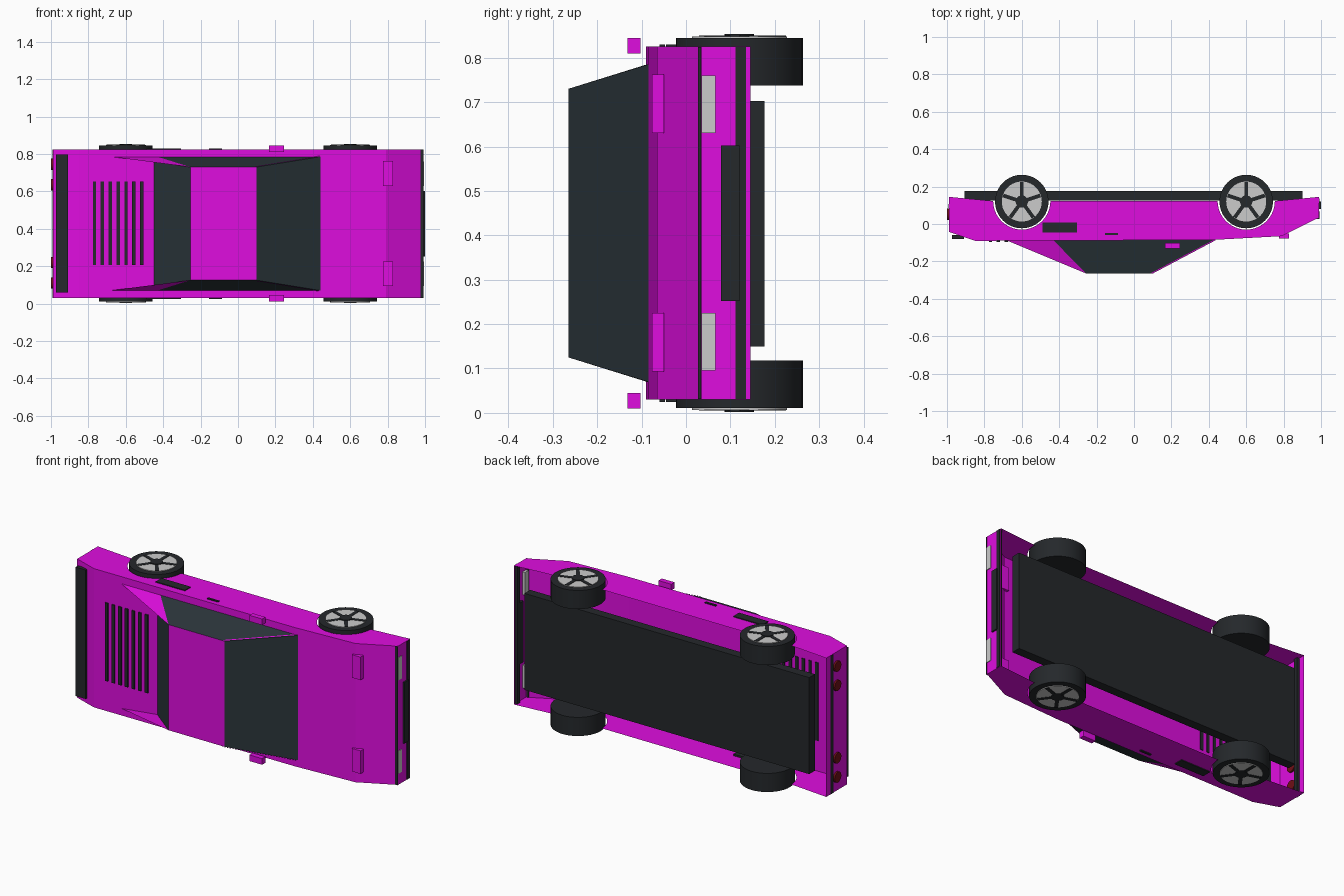
import bpy, bmesh, math
from mathutils import Matrix, Vector

if "Cube" in bpy.data.objects:
    bpy.data.objects.remove(bpy.data.objects["Cube"])

W = 0.855  # full width along z; the car lies on its side, its roof facing -y


def material(name, rgb):
    m = bpy.data.materials.new(name)
    m.diffuse_color = (*rgb, 1)
    m.use_nodes = True
    m.node_tree.nodes["Principled BSDF"].inputs["Base Color"].default_value = m.diffuse_color
    return m


PAINT = material("paint", (0.74, 0.004, 0.74))
DARK = material("dark_trim", (0.018, 0.021, 0.024))
GLASS = material("glass", (0.024, 0.036, 0.043))
RED = material("red_lens", (0.16, 0.005, 0.008))


def finish(name, bm, mat, fix=True):
    if fix:
        bmesh.ops.recalc_face_normals(bm, faces=bm.faces)
    me = bpy.data.meshes.new(name)
    bm.to_mesh(me)
    bm.free()
    ob = bpy.data.objects.new(name, me)
    bpy.context.collection.objects.link(ob)
    if mat:
        me.materials.append(mat)
    return ob


def add_box(bm, x, y, z, rot=None):
    size = (x[1] - x[0], y[1] - y[0], z[1] - z[0])
    mid = ((x[0] + x[1]) / 2, (y[0] + y[1]) / 2, (z[0] + z[1]) / 2)
    m = Matrix.Translation(mid) @ Matrix.Diagonal((*size, 1))
    bmesh.ops.create_cube(bm, size=1, matrix=rot @ m if rot else m)


def box(name, x, y, z, mat):
    bm = bmesh.new()
    add_box(bm, x, y, z)
    return finish(name, bm, mat)


def pair(name, x, y, z, mat):
    """Same box on both sides of the car."""
    box(name + "_a", x, y, z, mat)
    box(name + "_b", x, y, (W - z[1], W - z[0]), mat)


def disc(name, centre, r, depth, mat, axis="Z", sides=32):
    bm = bmesh.new()
    rot = Matrix.Rotation(math.pi / 2, 4, "Y") if axis == "X" else Matrix()
    bmesh.ops.create_cone(bm, cap_ends=True, segments=sides, radius1=r, radius2=r,
                          depth=depth, matrix=Matrix.Translation(centre) @ rot)
    ob = finish(name, bm, mat)
    bpy.ops.object.select_all(action="DESELECT")
    ob.select_set(True)
    bpy.context.view_layer.objects.active = ob
    bpy.ops.object.shade_smooth_by_angle(angle=math.radians(35))
    return ob


# Body shell, open underneath, with round wheel arches
upper = [(-0.99, 0.145), (-0.99, -0.042), (-0.85, -0.09), (0.42, -0.085),
         (0.79, -0.065), (0.99, 0.035), (0.99, 0.145)]


def arch(cx):
    return [(cx + 0.153 * math.cos(a), 0.123 - 0.153 * math.sin(a))
            for a in (math.pi * i / 20 for i in range(21))]


outline = upper + arch(0.6) + arch(-0.6)
bm = bmesh.new()
low = [bm.verts.new((x, y, 0.03)) for x, y in outline]
high = [bm.verts.new((x, y, 0.825)) for x, y in outline]
bm.faces.new(low)
bm.faces.new(high[::-1])
for i in range(len(upper) - 1):
    bm.faces.new((low[i + 1], low[i], high[i], high[i + 1]))
finish("body_shell", bm, PAINT)

# Cabin: corner points on one side, mirrored for the other
P = {"roof_f": (0.10, -0.265, 0.125), "roof_r": (-0.255, -0.265, 0.125),
     "base_f": (0.44, -0.085, 0.07), "base_r": (-0.43, -0.088, 0.07),
     "tail": (-0.68, -0.088, 0.07), "rear": (-0.45, -0.088, 0.095)}


def pt(key, side):
    x, y, z = P[key]
    return Vector((x, y, W - z if side else z))


def panel(name, keys, mat, side=None):
    """Face across the car, or on one side when side is given."""
    bm = bmesh.new()
    if side is None:
        pts = [pt(k, 0) for k in keys] + [pt(k, 1) for k in keys[::-1]]
    else:
        pts = [pt(k, side) for k in keys]
    f = bm.faces.new([bm.verts.new(p) for p in pts])
    f.normal_update()
    if f.normal.dot(f.calc_center_median() - Vector((-0.08, -0.1, W / 2))) < 0:
        f.normal_flip()
    finish(name, bm, mat, fix=False)


panel("roof", ["roof_f", "roof_r"], PAINT)
panel("windscreen", ["roof_f", "base_f"], GLASS)
panel("rear_window", ["roof_r", "rear"], GLASS)
for s in (0, 1):
    panel(f"side_window_{s}", ["roof_f", "roof_r", "base_r", "base_f"], GLASS, s)
    # Sloping rear pillar, a thin wedge
    bm = bmesh.new()
    v = [bm.verts.new(pt(k, s)) for k in ("roof_r", "base_r", "tail", "rear")]
    for tri in ((0, 1, 2), (0, 2, 3), (0, 3, 1), (1, 3, 2)):
        bm.faces.new([v[i] for i in tri])
    finish(f"rear_pillar_{s}", bm, PAINT)
    # Thin painted strip along the windscreen edge
    bm = bmesh.new()
    a, b = pt("roof_f", s), pt("base_f", s)
    out = Vector((0, 0, 0.003 if s else -0.003))
    back = Vector((-0.014, 0, 0))
    bm.faces.new([bm.verts.new(p + out) for p in (a, b, b + back, a + back)])
    finish(f"front_pillar_{s}", bm, PAINT)

# Underside plate
box("floor_plate", (-0.905, 0.90), (0.125, 0.177), (0.15, 0.703), DARK)

# Rear deck: spoiler and louvres
box("rear_spoiler", (-0.973, -0.91), (-0.08, -0.058), (0.058, 0.797), DARK)
bm = bmesh.new()
for i in range(7):
    x = -0.767 + 0.042 * i
    add_box(bm, (x - 0.009, x + 0.009), (-0.097, -0.085), (0.205, 0.652))
finish("engine_louvres", bm, DARK)

# Side trim
pair("side_intake", (-0.49, -0.305), (-0.045, 0.007), (0.025, 0.04), DARK)
pair("door_handle", (-0.155, -0.085), (-0.06, -0.047), (0.025, 0.04), DARK)
pair("mirror", (0.165, 0.245), (-0.132, -0.102), (0.01, 0.045), PAINT)

# Nose
pair("hood_flap", (0.775, 0.83), (-0.077, -0.05), (0.093, 0.225), PAINT)
pair("headlight", (0.975, 0.994), (0.035, 0.067), (0.095, 0.225), None)
box("nose_seam", (0.975, 0.991), (0.027, 0.034), (0.031, 0.824), DARK)
box("bumper_strip_front", (0.975, 0.993), (0.112, 0.135), (0.031, 0.824), DARK)
box("grille", (0.975, 0.999), (0.079, 0.12), (0.252, 0.602), DARK)

# Tail
box("bumper_strip_rear", (-0.993, -0.975), (0.085, 0.108), (0.031, 0.824), DARK)
for i, z in enumerate((0.11, 0.22)):
    for s, zz in enumerate((z, W - z)):
        disc(f"tail_light_{i}_{s}", (-0.99, 0.052, zz), 0.03, 0.02, RED, "X", 24)

# Wheels: tyre, rim, five spokes and hub
for end, x in (("front", 0.6), ("rear", -0.6)):
    for s in (0, 1):
        def zs(d):
            return W - d if s else d
        n = f"{end}_{'ab'[s]}"
        disc("tyre_" + n, (x, 0.12, zs(0.064)), 0.143, 0.107, DARK, sides=40)
        disc("rim_" + n, (x, 0.12, zs(0.013)), 0.107, 0.012, None, sides=40)
        disc("hub_" + n, (x, 0.12, zs(0.010)), 0.033, 0.016, DARK, sides=24)
        bm = bmesh.new()
        for k in range(5):
            rot = Matrix.Translation((x, 0.12, 0)) @ Matrix.Rotation(
                math.pi / 2 + k * math.tau / 5, 4, "Z")
            add_box(bm, (0.02, 0.105), (-0.01, 0.01),
                    sorted((zs(0.005), zs(0.012))), rot)
        finish("spokes_" + n, bm, DARK)
